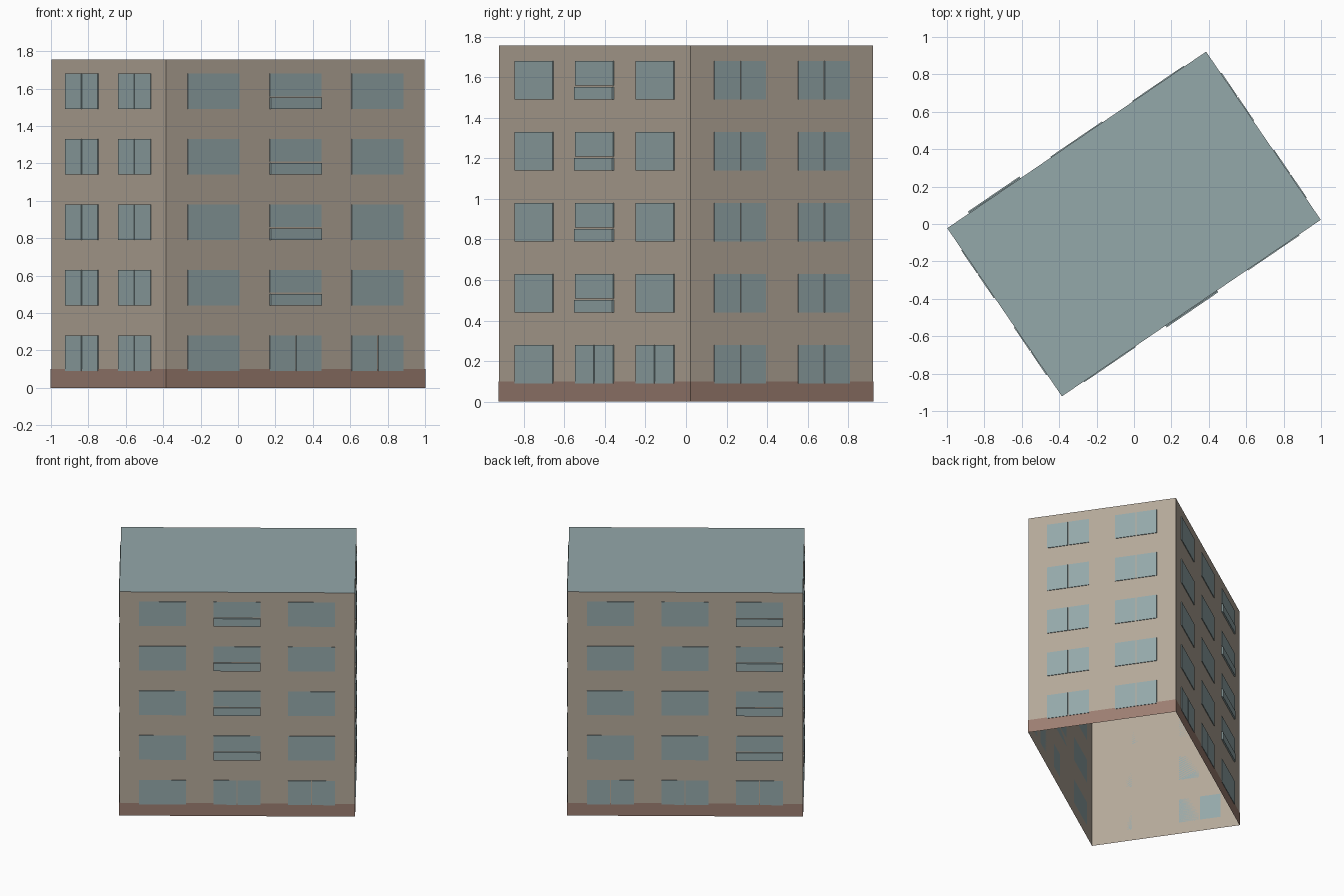
import bpy, bmesh
from math import radians
from mathutils import Matrix, Vector

cube = bpy.data.objects.get("Cube")
if cube:
    bpy.data.objects.remove(cube, do_unlink=True)

LENGTH, DEPTH, HEIGHT = 1.675, 1.088, 1.755
TURN = Matrix.Rotation(radians(34.3), 4, 'Z')
FLOORS, FLOOR_STEP = 5, 0.35
SILL, WINDOW_HEIGHT = 0.09, 0.19
GAP = 0.007          # visible strip of wall between two panes
PANE = 0.005         # pane thickness


def material(name, rgb):
    linear = [((c / 255 + 0.055) / 1.055) ** 2.4 for c in rgb] + [1]
    m = bpy.data.materials.new(name)
    m.use_nodes = True
    m.diffuse_color = linear
    shader = m.node_tree.nodes["Principled BSDF"]
    shader.inputs["Base Color"].default_value = linear
    shader.inputs["Roughness"].default_value = 0.8
    return m


beige = material("beige_wall", (180, 168, 153))
brown = material("brown_plinth", (156, 126, 113))
blue = material("blue_grey", (148, 168, 170))


def finish(name, bm, *materials):
    mesh = bpy.data.meshes.new(name)
    bm.to_mesh(mesh)
    bm.free()
    for m in materials:
        mesh.materials.append(m)
    obj = bpy.data.objects.new(name, mesh)
    obj.matrix_world = TURN
    bpy.context.collection.objects.link(obj)
    return obj


def add_box(bm, low, high, frame=Matrix()):
    low, high = Vector(low), Vector(high)
    place = Matrix.Translation((low + high) / 2) @ Matrix.Diagonal((*(high - low), 1))
    return bmesh.ops.create_cube(bm, size=1, matrix=frame @ place)["verts"]


def shell(name, grow, height, drop_roof, *materials):
    """Four walls open below, with or without a roof."""
    bm = bmesh.new()
    x, y = LENGTH / 2 + grow, DEPTH / 2 + grow
    add_box(bm, (-x, -y, 0), (x, y, height))
    bm.normal_update()
    removed = [f for f in bm.faces
               if f.normal.z < -0.5 or (drop_roof and f.normal.z > 0.5)]
    bmesh.ops.delete(bm, geom=removed, context='FACES')
    for f in bm.faces:
        f.material_index = 1 if f.normal.z > 0.5 else 0
    return finish(name, bm, *materials)


# Building body with flat roof, and the plinth band round its foot
shell("walls_and_roof", 0, HEIGHT, False, beige, blue)
shell("plinth", 0.002, 0.10, True, brown)


def facade(name, angle, distance, centres, width, is_split, balcony=None):
    """Windows of one wall, laid out in a frame where the wall faces -y."""
    frame = Matrix.Rotation(radians(angle), 4, 'Z') @ Matrix.Translation((0, -distance, 0))
    panes, balconies = bmesh.new(), bmesh.new()
    for floor in range(FLOORS):
        z = SILL + floor * FLOOR_STEP
        top = z + WINDOW_HEIGHT
        for column, u in enumerate(centres):
            left, right = u - width / 2, u + width / 2
            if column == balcony and floor > 0:
                rail = z + 0.062
                add_box(balconies, (left, -0.011, z), (right, 0, rail), frame)
                add_box(panes, (left, -PANE, rail + GAP), (right, 0, top), frame)
            elif is_split(floor, column):
                add_box(panes, (left, -PANE, z), (u - GAP / 2, 0, top), frame)
                add_box(panes, (u + GAP / 2, -PANE, z), (right, 0, top), frame)
            else:
                add_box(panes, (left, -PANE, z), (right, 0, top), frame)
    finish(name + "_windows", panes, blue)
    if balcony is None:
        balconies.free()
    else:
        finish(name + "_balconies", balconies, blue)


# Long walls: three columns, one of them with shallow balconies
long_columns = (-0.53, 0, 0.53)
facade("front", 0, DEPTH / 2, long_columns, 0.333,
       lambda floor, column: floor == 0 and column > 0, balcony=1)
facade("back", 180, DEPTH / 2, long_columns, 0.333,
       lambda floor, column: floor == 0, balcony=2)

# Short walls: two columns of double windows
for side, angle in (("left", 90), ("right", -90)):
    facade(side, angle, LENGTH / 2, (-0.25, 0.25), 0.308,
           lambda floor, column: True)
